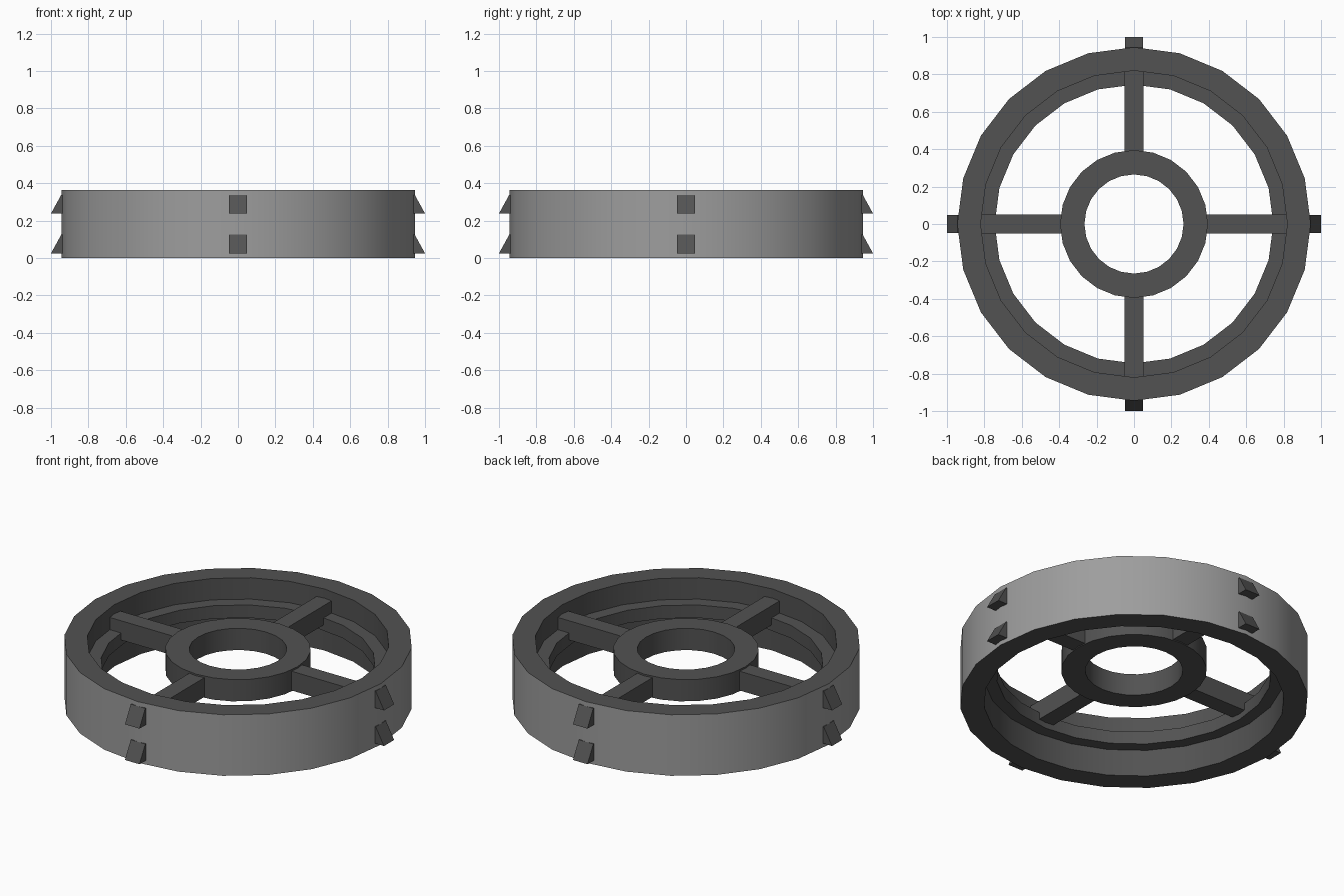
import bpy, bmesh, math
from mathutils import Matrix, Vector

if "Cube" in bpy.data.objects:
    bpy.data.objects.remove(bpy.data.objects["Cube"])

SIDES = 24


def material(name, value):
    m = bpy.data.materials.new(name)
    m.diffuse_color = (value, value, value, 1)
    m.use_nodes = True
    m.node_tree.nodes["Principled BSDF"].inputs["Base Color"].default_value = m.diffuse_color
    return m


dark = material("dark grey", 0.085)
light = material("light grey", 0.34)


def finish(name, bm, smooth=False):
    bmesh.ops.recalc_face_normals(bm, faces=bm.faces)
    mesh = bpy.data.meshes.new(name)
    bm.to_mesh(mesh)
    bm.free()
    mesh.materials.append(dark)
    ob = bpy.data.objects.new(name, mesh)
    bpy.context.collection.objects.link(ob)
    if smooth:
        bpy.ops.object.select_all(action='DESELECT')
        ob.select_set(True)
        bpy.context.view_layer.objects.active = ob
        bpy.ops.object.shade_smooth_by_angle(angle=math.radians(30))
    return ob


def ring(name, profile):
    """Closed (radius, z) profile turned around z."""
    bm = bmesh.new()
    loops = []
    for i in range(SIDES):
        a = 2 * math.pi * i / SIDES
        loops.append([bm.verts.new((r * math.cos(a), r * math.sin(a), z))
                      for r, z in profile])
    n = len(profile)
    for i in range(SIDES):
        p, q = loops[i], loops[(i + 1) % SIDES]
        for j in range(n):
            k = (j + 1) % n
            bm.faces.new((p[j], q[j], q[k], p[k]))
    return finish(name, bm, True)


def prism(name, profile, half_width, angle):
    """(radius, z) profile given a width, pointing outwards at angle."""
    bm = bmesh.new()
    sides = [[bm.verts.new((r, y, z)) for r, z in profile]
             for y in (-half_width, half_width)]
    n = len(profile)
    for s in sides:
        bm.faces.new(s)
    for j in range(n):
        k = (j + 1) % n
        bm.faces.new((sides[0][j], sides[0][k], sides[1][k], sides[1][j]))
    bm.transform(Matrix.Rotation(angle, 4, 'Z'))
    return finish(name, bm)


# rim with an inner ledge; the outer wall is lighter
rim = ring("rim", [(0.945, 0), (0.945, 0.365), (0.82, 0.365), (0.82, 0.237),
                   (0.745, 0.237), (0.745, 0.16), (0.815, 0.16), (0.815, 0)])
rim.data.materials.append(light)
for f in rim.data.polygons:
    if Vector(f.center).xy.length > 0.92:
        f.material_index = 1

# hub
ring("hub", [(0.395, 0.19), (0.395, 0.32), (0.265, 0.32), (0.265, 0.19)])

# four spokes, and two wedge teeth outside each spoke
for i in range(4):
    a = i * math.pi / 2
    prism("spoke", [(0.37, 0.195), (0.825, 0.195), (0.825, 0.31), (0.37, 0.31)],
          0.05, a)
    for z in (0.025, 0.238):
        prism("tooth", [(0.92, z), (1.0, z), (0.945, z + 0.1), (0.92, z + 0.1)],
              0.048, a)
